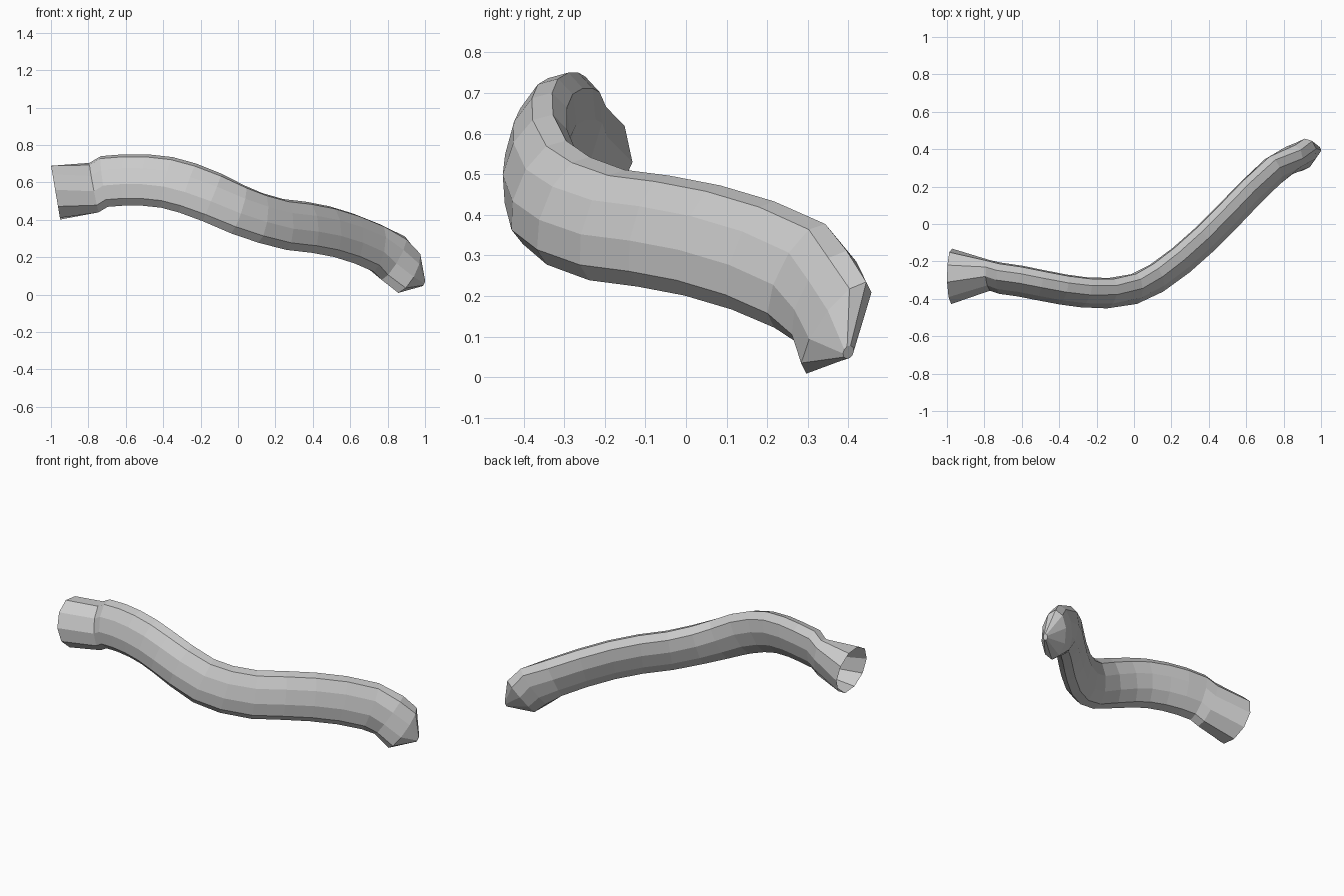
import bpy, bmesh
from math import sin, cos, pi, radians
from mathutils import Vector

if "Cube" in bpy.data.objects:
    bpy.data.objects.remove(bpy.data.objects["Cube"])

SIDES = 10

# Centre line of the curved tube, from the flared socket to the far end
path = [(-.715, -.29, .605), (-.61, -.305, .613), (-.5, -.327, .613),
        (-.38, -.35, .60), (-.27, -.365, .57), (-.14, -.37, .52),
        (0, -.348, .455), (.12, -.29, .41), (.25, -.195, .375),
        (.38, -.08, .36), (.5, .04, .337), (.62, .165, .30),
        (.74, .28, .25), (.83, .34, .195), (.905, .37, .122)]


def ring(bm, centre, tangent, half_h, half_w, lean):
    """Oval ring square to the tangent, its top leaning to the left of travel."""
    t = Vector(tangent).normalized()
    left = Vector((0, 0, 1)).cross(t).normalized()
    up = t.cross(left)
    a = radians(lean)
    tall = up * cos(a) + left * sin(a)
    wide = left * cos(a) - up * sin(a)
    return [bm.verts.new(Vector(centre) + tall * half_h * cos(2 * pi * i / SIDES)
                         + wide * half_w * sin(2 * pi * i / SIDES))
            for i in range(SIDES)]


bm = bmesh.new()

# Round open socket narrowing to an oval neck
rings = [ring(bm, (-.975, -.28, .545), (1, .0, .17), .149, .149, 24),
         ring(bm, (-.77, -.275, .572), (1, -.05, .2), .142, .075, 18)]

# Oval tube swept along the centre line
pts = [Vector(p) for p in path]
last = len(pts) - 1
for i, p in enumerate(pts):
    if i == 0:
        t = Vector((1, -.12, .17))
    elif i == last:
        t = Vector((.57, .55, -.6))
    else:
        t = (pts[i + 1] - p).normalized() + (p - pts[i - 1]).normalized()
    f = i / last
    rings.append(ring(bm, p, t, .143, .078 - .008 * f, 16 if i < last - 1 else 8))

# Small blunt tip
rings.append(ring(bm, (.992, .40, .062), (.85, .35, -.4), .018, .014, 8))

for a, b in zip(rings, rings[1:]):
    for i in range(SIDES):
        j = (i + 1) % SIDES
        bm.faces.new((a[i], a[j], b[j], b[i]))
bm.faces.new(rings[-1])
bmesh.ops.recalc_face_normals(bm, faces=bm.faces)

mesh = bpy.data.meshes.new("curved_tube")
bm.to_mesh(mesh)
bm.free()
obj = bpy.data.objects.new("curved_tube", mesh)
bpy.context.collection.objects.link(obj)
